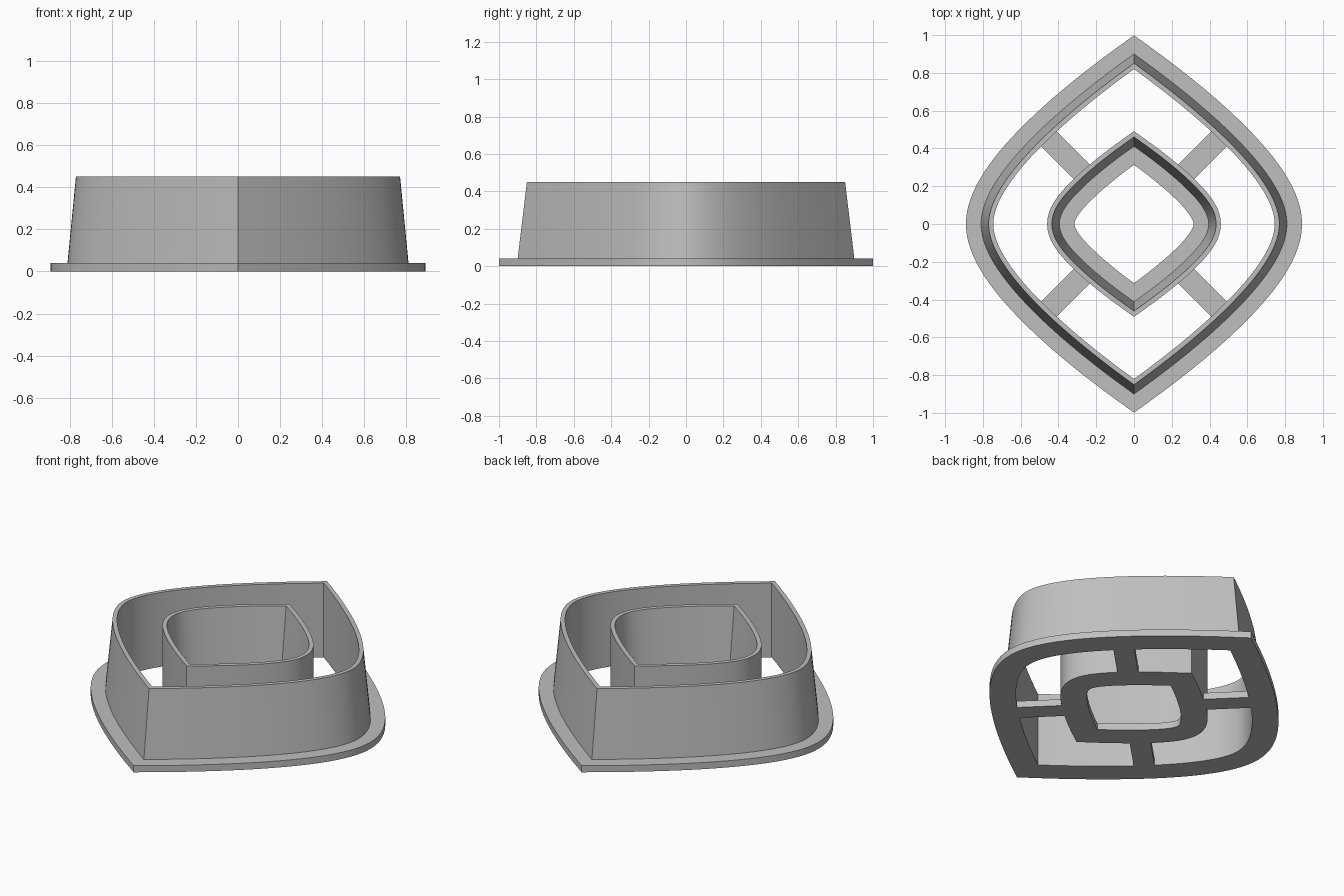
import bpy, bmesh, math
from mathutils import Vector, Matrix

if "Cube" in bpy.data.objects:
    bpy.data.objects.remove(bpy.data.objects["Cube"], do_unlink=True)

HEIGHT, BASE, SLOPE = 0.45, 0.04, 0.72

grey = bpy.data.materials.new("light_grey")
grey.use_nodes = True
colour = (0.52, 0.52, 0.52, 1)
grey.diffuse_color = colour
grey.node_tree.nodes["Principled BSDF"].inputs["Base Color"].default_value = colour


def outline(tip, side, reach, pull, offset, steps=28):
    """Pointed oval from one Bezier quarter, pushed outward with mitred tips."""
    p = [Vector((0, tip)), Vector((reach, tip - SLOPE * reach)),
         Vector((side, pull)), Vector((side, 0))]
    quarter = []
    for i in range(steps + 1):
        t = i / steps
        u = 1 - t
        pos = p[0]*u**3 + p[1]*3*u*u*t + p[2]*3*u*t*t + p[3]*t**3
        d = (p[1]-p[0])*u*u + (p[2]-p[1])*2*u*t + (p[3]-p[2])*t*t
        normal = Vector((-d.y, d.x)).normalized()
        quarter.append(pos + normal * offset)
    quarter[0] = Vector((0, tip + offset * math.sqrt(1 + SLOPE**2)))
    half = quarter + [Vector((v.x, -v.y)) for v in quarter[-2::-1]]
    return half + [Vector((-v.x, v.y)) for v in half[-2:0:-1]]


def finish(name, bm):
    bmesh.ops.recalc_face_normals(bm, faces=bm.faces)
    mesh = bpy.data.meshes.new(name)
    bm.to_mesh(mesh)
    bm.free()
    mesh.materials.append(grey)
    obj = bpy.data.objects.new(name, mesh)
    bpy.context.collection.objects.link(obj)
    return obj


def ring(name, shape, profile):
    """Sweep a closed (offset, height) section around the oval."""
    bm = bmesh.new()
    loops = [[bm.verts.new((v.x, v.y, z)) for v in outline(*shape, off)]
             for off, z in profile]
    n = len(loops[0])
    for k, a in enumerate(loops):
        b = loops[(k + 1) % len(loops)]
        for i in range(n):
            j = (i + 1) % n
            bm.faces.new((a[i], a[j], b[j], b[i]))
    obj = finish(name, bm)
    bpy.ops.object.select_all(action='DESELECT')
    bpy.context.view_layer.objects.active = obj
    obj.select_set(True)
    bpy.ops.object.shade_smooth_by_angle(angle=math.radians(30))


# Outer cutter: vertical inside, tapered outside, flange outward
ring("outer_cutter", (0.82, 0.745, 0.3, 0.236),
     [(0, 0), (0.145, 0), (0.145, BASE), (0.065, BASE), (0.025, HEIGHT), (0, HEIGHT)])

# Inner cutter: vertical outside, tapered inside, flange inward
ring("inner_cutter", (0.313, 0.315, 0.15, 0.06),
     [(0, 0), (0.145, 0), (0.145, HEIGHT), (0.12, HEIGHT), (0.08, BASE), (0, BASE)])

# Four diagonal bars joining the flanges
START, END, WIDTH = 0.375, 0.65, 0.115
for k, name in enumerate(("back_left", "back_right", "front_right", "front_left")):
    bm = bmesh.new()
    bmesh.ops.create_cube(bm, size=1, matrix=(
        Matrix.Rotation(math.radians(45 + 90 * k), 4, 'Z')
        @ Matrix.Translation(((START + END) / 2, 0, BASE / 2))
        @ Matrix.Diagonal((END - START, WIDTH, BASE, 1))))
    finish(name + "_bar", bm)
